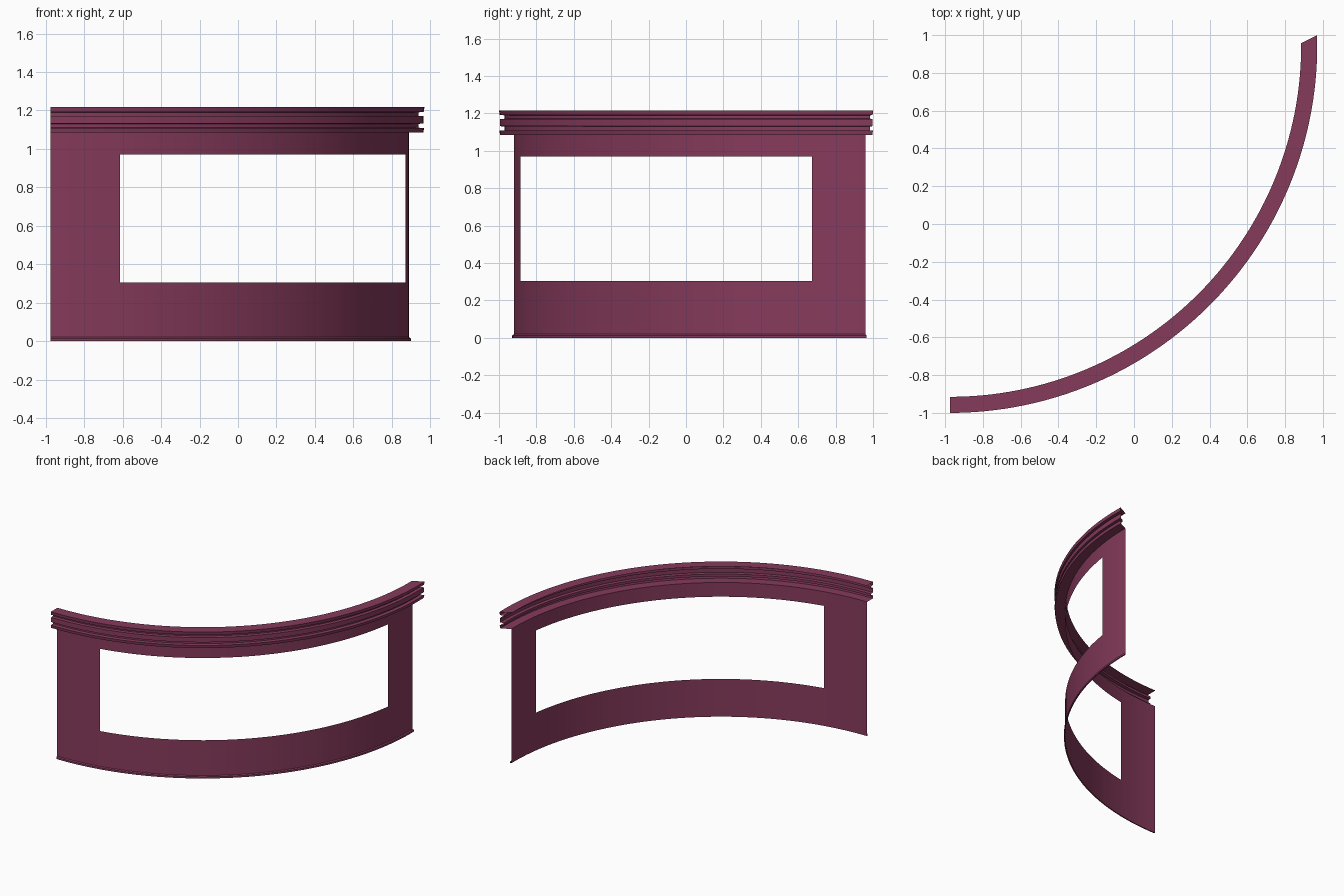
import bpy
import bmesh
import math

cube = bpy.data.objects.get("Cube")
if cube:
    bpy.data.objects.remove(cube, do_unlink=True)

# Arc centre, wall radius and arc resolution
CX, CY, R = -0.975, 0.945, 1.865
STEPS = 64

plum = bpy.data.materials.new("plum")
plum.use_nodes = True
colour = (0.24, 0.043, 0.107, 1)
plum.diffuse_color = colour
plum.node_tree.nodes["Principled BSDF"].inputs["Base Color"].default_value = colour


def end_angle(r):
    """Angle at which the slanted far end cuts the arc of radius r."""
    return math.asin((0.015 + 0.5 * (r - R)) / r)


def sweep(name, profile, extra=(), hole=None):
    """Sweep an open (radius, height) profile round the arc as a thin sheet."""
    start = -math.pi / 2
    fractions = sorted({i / STEPS for i in range(STEPS + 1)} | set(extra))
    bm = bmesh.new()
    rows = []
    for f in fractions:
        row = []
        for r, z in profile:
            a = start + f * (end_angle(r) - start)
            row.append(bm.verts.new((CX + r * math.cos(a), CY + r * math.sin(a), z)))
        rows.append(row)
    for i in range(len(rows) - 1):
        mid = (fractions[i] + fractions[i + 1]) / 2
        for j in range(len(profile) - 1):
            if hole and hole(mid, j):
                continue
            bm.faces.new((rows[i][j], rows[i + 1][j], rows[i + 1][j + 1], rows[i][j + 1]))
    mesh = bpy.data.meshes.new(name)
    bm.to_mesh(mesh)
    bm.free()
    mesh.materials.append(plum)
    obj = bpy.data.objects.new(name, mesh)
    bpy.context.collection.objects.link(obj)
    bpy.ops.object.select_all(action="DESELECT")
    obj.select_set(True)
    bpy.context.view_layer.objects.active = obj
    bpy.ops.object.shade_smooth_by_angle(angle=math.radians(30))
    return obj


# Curved wall with a wide window opening
span = end_angle(R) + math.pi / 2
win_a = math.asin(0.36 / R) / span
win_b = (math.pi / 2 - math.asin(0.27 / R)) / span
sweep("curved_wall", [(R, 0), (R, 0.305), (R, 0.97), (R, 1.085)],
      extra=(win_a, win_b),
      hole=lambda f, j: j == 1 and win_a < f < win_b)

# Low skirting strip at the foot
sweep("skirting", [(R, 0), (R + 0.009, 0), (R + 0.009, 0.014), (R, 0.02)])

# Hollow cornice: soffit, three projecting bands with two grooves, top ledge
OUT, IN = R + 0.08, R + 0.05
sweep("cornice", [
    (R, 1.085), (OUT - 0.006, 1.085), (OUT - 0.002, 1.108),
    (IN, 1.11), (IN, 1.13),
    (OUT - 0.005, 1.132), (OUT - 0.005, 1.17),
    (IN, 1.172), (IN, 1.19),
    (OUT - 0.004, 1.192), (OUT, 1.217), (R - 0.005, 1.217),
])
